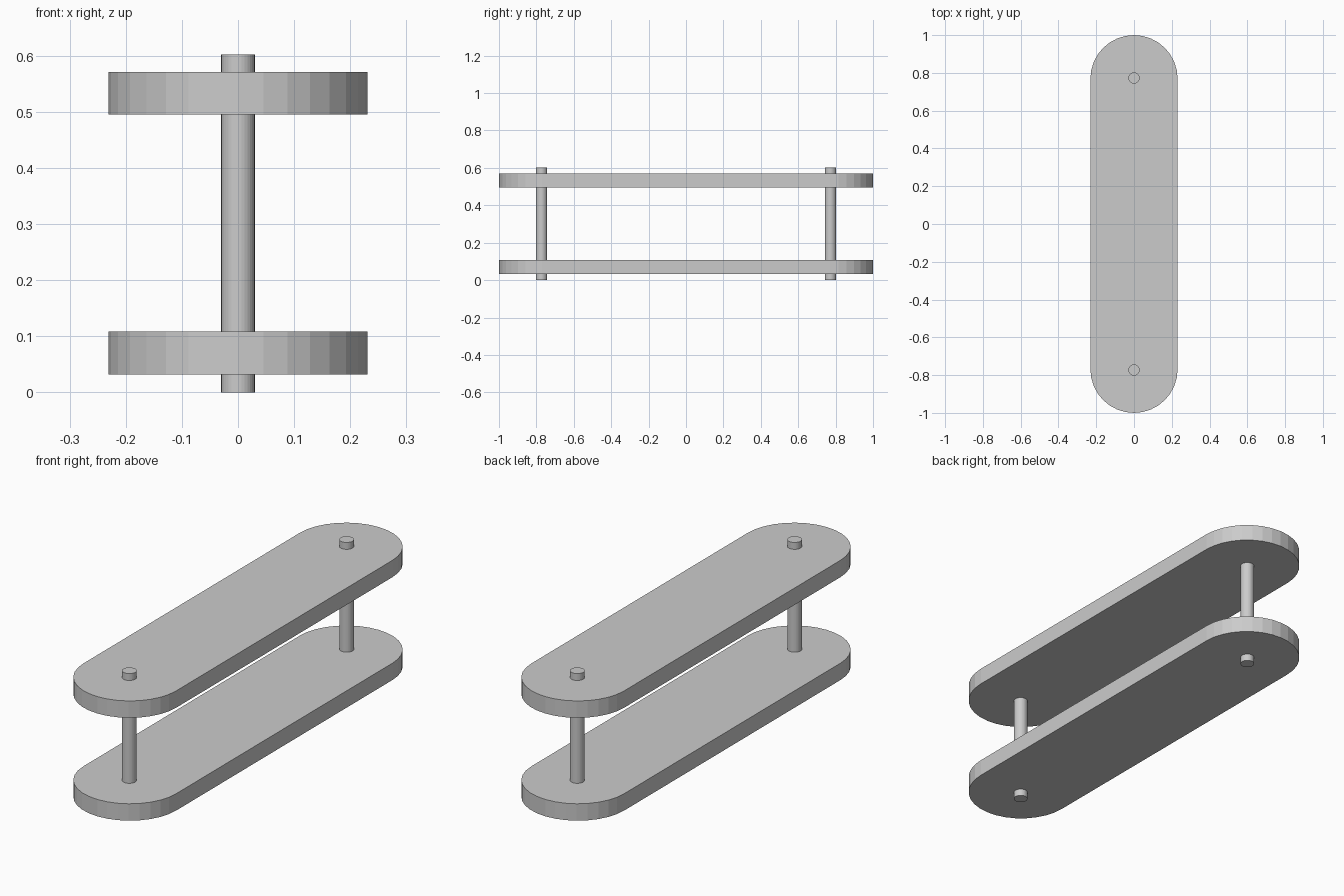
import bpy, bmesh
from math import pi, cos, sin

if "Cube" in bpy.data.objects:
    bpy.data.objects.remove(bpy.data.objects["Cube"])

R, END = 0.231, 0.769      # plate end radius and end-centre distance
PIN_R, PIN_Y, TOP = 0.03, 0.773, 0.602
STEPS = 16                 # facets per rounded end


def plate(name, z0, z1):
    """Long flat bar with half-round ends."""
    pts = []
    for s in (1, -1):
        for i in range(STEPS + 1):
            a = pi * i / STEPS
            pts.append((s * R * cos(a), s * (END + R * sin(a))))
    bm = bmesh.new()
    base = bm.faces.new([bm.verts.new((x, y, z0)) for x, y in pts])
    top = bmesh.ops.extrude_face_region(bm, geom=[base])["geom"]
    verts = [v for v in top if isinstance(v, bmesh.types.BMVert)]
    bmesh.ops.translate(bm, verts=verts, vec=(0, 0, z1 - z0))
    bmesh.ops.recalc_face_normals(bm, faces=bm.faces)
    mesh = bpy.data.meshes.new(name)
    bm.to_mesh(mesh)
    bm.free()
    bpy.context.collection.objects.link(bpy.data.objects.new(name, mesh))


def pin(name, y):
    """Upright rod passing through both plates."""
    bpy.ops.mesh.primitive_cylinder_add(vertices=32, radius=PIN_R, depth=TOP,
                                        location=(0, y, TOP / 2))
    bpy.context.object.name = name


# Two matching plates
plate("lower_plate", 0.032, 0.108)
plate("upper_plate", 0.495, 0.571)

# Connecting pins
pin("front_pin", -PIN_Y)
pin("back_pin", PIN_Y)
